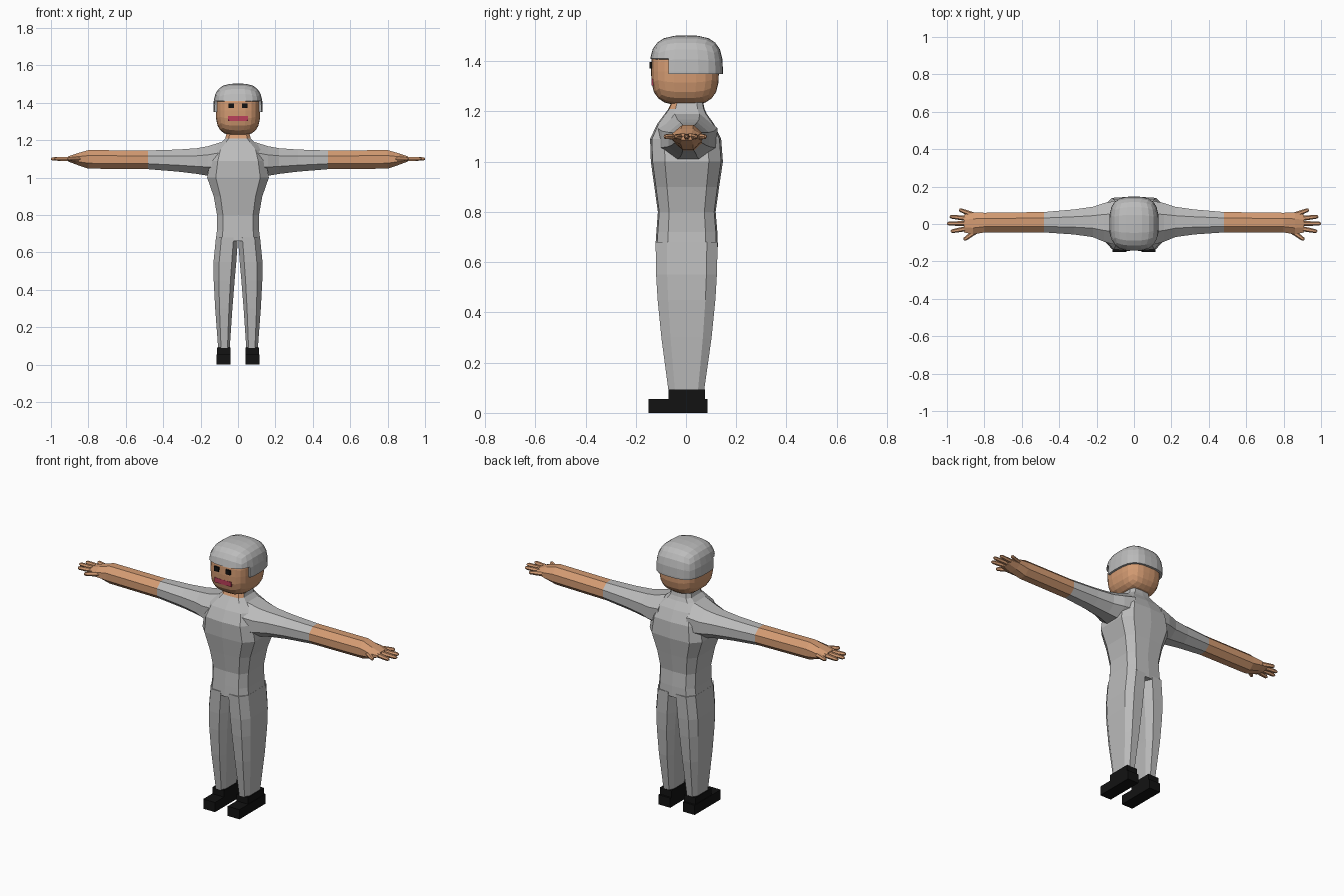
import bpy, bmesh, math
from mathutils import Vector

if "Cube" in bpy.data.objects:
    bpy.data.objects.remove(bpy.data.objects["Cube"])


def material(name, rgb):
    m = bpy.data.materials.new(name)
    m.diffuse_color = (*rgb, 1)
    m.use_nodes = True
    m.node_tree.nodes["Principled BSDF"].inputs["Base Color"].default_value = m.diffuse_color
    return m


GREY = material("grey cloth", (0.5, 0.5, 0.5))
SKIN = material("skin", (0.66, 0.33, 0.17))
BLACK = material("black", (0.006, 0.006, 0.006))
RED = material("lip red", (0.5, 0.05, 0.1))


def finish(name, bm, mats, rule=None, mirror=False):
    bmesh.ops.recalc_face_normals(bm, faces=bm.faces)
    if rule:
        for f in bm.faces:
            f.material_index = int(rule(f.calc_center_median()))
    me = bpy.data.meshes.new(name)
    bm.to_mesh(me)
    bm.free()
    for m in mats:
        me.materials.append(m)
    ob = bpy.data.objects.new(name, me)
    bpy.context.collection.objects.link(ob)
    if mirror:
        ob.modifiers.new("Mirror", 'MIRROR').use_mirror_merge = False
    return ob


def loft(bm, rings):
    """Skin a list of rings and cap both ends."""
    vs = [[bm.verts.new(p) for p in r] for r in rings]
    n = len(vs[0])
    for a, b in zip(vs, vs[1:]):
        for i in range(n):
            j = (i + 1) % n
            bm.faces.new((a[i], a[j], b[j], b[i]))
    bm.faces.new(vs[0][::-1])
    bm.faces.new(vs[-1])


def box(bm, x0, x1, y0, y1, z0, z1):
    loft(bm, [[(x0, y0, z), (x1, y0, z), (x1, y1, z), (x0, y1, z)] for z in (z0, z1)])


def rounded_block(center, radii, p=3.0):
    """Quad sphere pushed towards a cube."""
    bm = bmesh.new()
    bmesh.ops.create_cube(bm, size=2)
    bmesh.ops.subdivide_edges(bm, edges=bm.edges[:], cuts=5, use_grid_fill=True)
    for v in bm.verts:
        k = sum(abs(c) ** p for c in v.co) ** (1 / p)
        v.co = Vector([c + r * q / k for c, r, q in zip(center, radii, v.co)])
    return bm


# Torso: z, half width, front y, back y
TORSO = [(0.66, 0.120, -0.122, 0.127), (0.72, 0.112, -0.118, 0.125),
         (0.80, 0.112, -0.112, 0.118), (0.90, 0.130, -0.126, 0.132),
         (1.00, 0.165, -0.140, 0.147), (1.09, 0.150, -0.143, 0.140),
         (1.15, 0.130, -0.115, 0.112), (1.19, 0.088, -0.085, 0.083),
         (1.21, 0.068, -0.070, 0.074), (1.25, 0.058, -0.052, 0.066)]


def torso_ring(z, w, f, b):
    half = [(0.72 * w, 0.95 * f), (w, 0.6 * f), (w, 0.62 * b), (0.72 * w, 0.95 * b)]
    return ([(0, f, z)] + [(x, y, z) for x, y in half] + [(0, b, z)]
            + [(-x, y, z) for x, y in half[::-1]])


bm = bmesh.new()
loft(bm, [torso_ring(*t) for t in TORSO])
finish("torso", bm, [GREY, SKIN], lambda c: c.z > 1.21 and c.y < -0.03)

# Legs: z, inner x, outer x, front y, back y
LEGS = [(0.06, 0.046, 0.104, -0.066, 0.068), (0.30, 0.030, 0.122, -0.098, 0.102),
        (0.45, 0.018, 0.130, -0.113, 0.117), (0.55, 0.009, 0.131, -0.119, 0.123),
        (0.68, 0.0, 0.118, -0.121, 0.126)]


def leg_ring(z, i, o, f, b):
    ci, co = i + 0.2 * (o - i), o - 0.25 * (o - i)
    return [(ci, f, z), (co, f, z), (o, 0.63 * f, z), (o, 0.66 * b, z),
            (co, b, z), (ci, b, z), (i, 0.63 * b, z), (i, 0.63 * f, z)]


bm = bmesh.new()
loft(bm, [leg_ring(*t) for t in LEGS])
finish("leg", bm, [GREY], mirror=True)

# Shoes
bm = bmesh.new()
box(bm, 0.040, 0.114, -0.15, 0.085, 0.0, 0.055)
box(bm, 0.040, 0.112, -0.07, 0.075, 0.055, 0.093)
finish("shoe", bm, [BLACK], mirror=True)

# Arms with palms: x, front y, back y, bottom z, top z
ARMS = [(0.09, -0.115, 0.125, 1.00, 1.190), (0.16, -0.095, 0.112, 1.01, 1.168),
        (0.22, -0.070, 0.092, 1.02, 1.157), (0.32, -0.056, 0.078, 1.032, 1.150),
        (0.48, -0.045, 0.064, 1.045, 1.145), (0.80, -0.045, 0.060, 1.048, 1.147),
        (0.86, -0.055, 0.062, 1.068, 1.130), (0.91, -0.045, 0.050, 1.087, 1.113)]


def oval(x, y0, y1, z0, z1):
    k = 0.5 / math.cos(math.pi / 8)
    angles = [math.pi / 8 + i * math.pi / 4 for i in range(8)]
    return [(x, (y0 + y1) / 2 + (y1 - y0) * k * math.cos(a),
             (z0 + z1) / 2 + (z1 - z0) * k * math.sin(a)) for a in angles]


bm = bmesh.new()
loft(bm, [oval(*a) for a in ARMS])
finish("arm", bm, [GREY, SKIN], lambda c: c.x > 0.48, mirror=True)

# Fingers: root x, root y, tip x, tip y
bm = bmesh.new()
for x0, y0, x1, y1 in [(0.85, 0.045, 0.935, 0.077), (0.88, 0.028, 0.985, 0.040),
                       (0.88, 0.003, 1.0, 0.002), (0.88, -0.022, 0.98, -0.040),
                       (0.84, -0.035, 0.91, -0.085)]:
    root, tip = Vector((x0, y0, 1.1)), Vector((x1, y1, 1.1))
    d = (tip - root).normalized()
    side, up = Vector((-d.y, d.x, 0)), Vector((0, 0, 1))
    steps = [(0, 0.014), (0.6, 0.012), (0.92, 0.010), (1, 0.005)]
    loft(bm, [[root.lerp(tip, t) + r * (side * math.cos(i * math.pi / 3)
               + up * math.sin(i * math.pi / 3)) for i in range(6)] for t, r in steps])
finish("fingers", bm, [SKIN], mirror=True)

# Head
finish("head", rounded_block((0, -0.004, 1.36), (0.119, 0.135, 0.135)), [SKIN])

# Hair cap, trimmed higher over the face
bm = rounded_block((0, 0.001, 1.36), (0.132, 0.146, 0.143))
for co, no in [((0, 0, 1.35), (0, 0, 1)), ((0, 0, 1.41), (0, 0, 1)),
               ((0, -0.07, 0), (0, 1, 0))]:
    bmesh.ops.bisect_plane(bm, geom=bm.verts[:] + bm.edges[:] + bm.faces[:],
                           plane_co=co, plane_no=no)
low = [f for f in bm.faces for c in [f.calc_center_median()]
       if c.z < 1.35 or (c.z < 1.41 and c.y < -0.07)]
bmesh.ops.delete(bm, geom=low, context='FACES')
hair = finish("hair", bm, [GREY])
hair.modifiers.new("Thickness", 'SOLIDIFY').thickness = 0.014

# Eyes and mouth
bm = bmesh.new()
box(bm, 0.022, 0.050, -0.145, -0.136, 1.371, 1.397)
finish("eye", bm, [BLACK], mirror=True)
bm = bmesh.new()
box(bm, -0.053, 0.053, -0.138, -0.130, 1.303, 1.330)
finish("mouth", bm, [RED])
